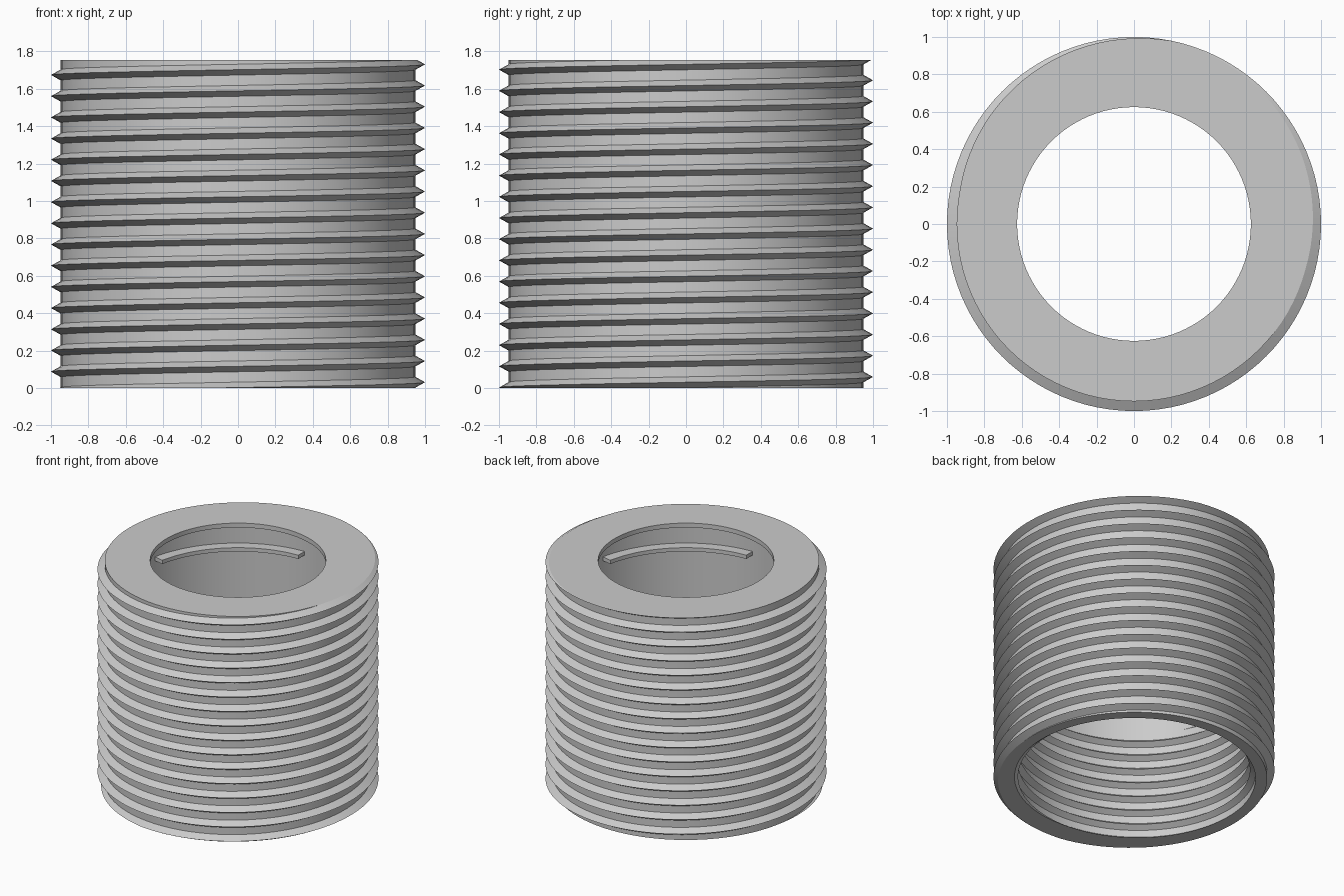
import bpy, bmesh, math

cube = bpy.data.objects.get("Cube")
if cube:
    bpy.data.objects.remove(cube, do_unlink=True)

H = 1.755          # sleeve height
PITCH = 0.1133
SEG = 96           # divisions per turn
THREAD_TOP = 0.86  # upper end of the internal thread
BORE, HOLE = 0.868, 0.625
LIP = 0.035

steel = bpy.data.materials.new("plain_grey")
steel.use_nodes = True
steel.diffuse_color = (0.6, 0.6, 0.6, 1)
steel.node_tree.nodes["Principled BSDF"].inputs["Base Color"].default_value = (0.6, 0.6, 0.6, 1)


def add_thread(body, root, crest, half, start, z_top):
    """Right-handed V thread surface, trimmed flat at z = 0 and z_top."""
    bm = bmesh.new()
    turns = math.ceil(z_top / PITCH) + 4
    profile = [(-half, root), (0, crest), (half, root)]
    rows = []
    for i in range(turns * SEG + 1):
        a = 2 * math.pi * i / SEG
        z = start + PITCH * (i / SEG - 2)
        rows.append([bm.verts.new((r * math.cos(a), r * math.sin(a), z + dz)) for dz, r in profile])
    for i in range(turns * SEG):
        a, b = rows[i], rows[i + 1]
        for j in (0, 1):
            bm.faces.new((a[j], b[j], b[j + 1], a[j + 1]))
        if i + SEG + 1 < len(rows):
            bm.faces.new((a[2], b[2], rows[i + SEG + 1][0], rows[i + SEG][0]))
    for z, n in ((0, -1), (z_top, 1)):
        bmesh.ops.bisect_plane(bm, geom=bm.verts[:] + bm.edges[:] + bm.faces[:], dist=1e-6,
                               plane_co=(0, 0, z), plane_no=(0, 0, n), clear_outer=True)
    mesh = bpy.data.meshes.new("thread_part")
    bm.to_mesh(mesh)
    bm.free()
    body.from_mesh(mesh)
    bpy.data.meshes.remove(mesh)


def add_lathe(bm, points, a0=0, a1=2 * math.pi, n=SEG, closed=False):
    """Sweep an (r, z) profile about z; closed makes a capped solid arc."""
    full = a1 - a0 > 6.28
    rings = []
    for i in range(n if full else n + 1):
        a = a0 + (a1 - a0) * i / n
        rings.append([bm.verts.new((r * math.cos(a), r * math.sin(a), z)) for r, z in points])
    m = len(points)
    for i in range(n):
        a, b = rings[i], rings[(i + 1) % len(rings)]
        for j in range(m if closed else m - 1):
            k = (j + 1) % m
            bm.faces.new((a[j], b[j], b[k], a[k]))
    if closed:
        bm.faces.new(rings[0])
        bm.faces.new(rings[-1])


def fill_level(bm, z):
    """Fill the flat ring between the open loops at height z."""
    edges = [e for e in bm.edges if e.is_boundary and all(abs(v.co.z - z) < 1e-4 for v in e.verts)]
    bmesh.ops.triangle_fill(bm, edges=edges, use_beauty=True, normal=(0, 0, 1))


def finish(bm, name):
    bmesh.ops.recalc_face_normals(bm, faces=bm.faces[:])
    mesh = bpy.data.meshes.new(name)
    bm.to_mesh(mesh)
    bm.free()
    mesh.materials.append(steel)
    obj = bpy.data.objects.new(name, mesh)
    bpy.context.collection.objects.link(obj)
    bpy.ops.object.select_all(action='DESELECT')
    obj.select_set(True)
    bpy.context.view_layer.objects.active = obj
    bpy.ops.object.shade_smooth_by_angle(angle=math.radians(25))


# Threaded sleeve: outer thread, lipped top hole, smooth bore, inner thread
body = bmesh.new()
add_thread(body, 0.948, 1.0, 0.029, 0.031, H)
add_thread(body, 0.865, 0.825, 0.029, 0.031, THREAD_TOP)
add_lathe(body, [(HOLE, H), (HOLE, H - LIP), (BORE, H - LIP), (BORE, THREAD_TOP)])
for level in (0, THREAD_TOP, H):
    fill_level(body, level)
finish(body, "threaded_sleeve")

# Two curved locking tabs on opposite sides of the bore
for name, start in (("back_locking_tab", 92), ("front_locking_tab", 272)):
    tab = bmesh.new()
    z0, z1 = 1.455, 1.485
    add_lathe(tab, [(0.79, z0), (BORE + 0.01, z0), (BORE + 0.01, z1), (0.79, z1)],
              math.radians(start), math.radians(start + 76), 24, True)
    finish(tab, name)
